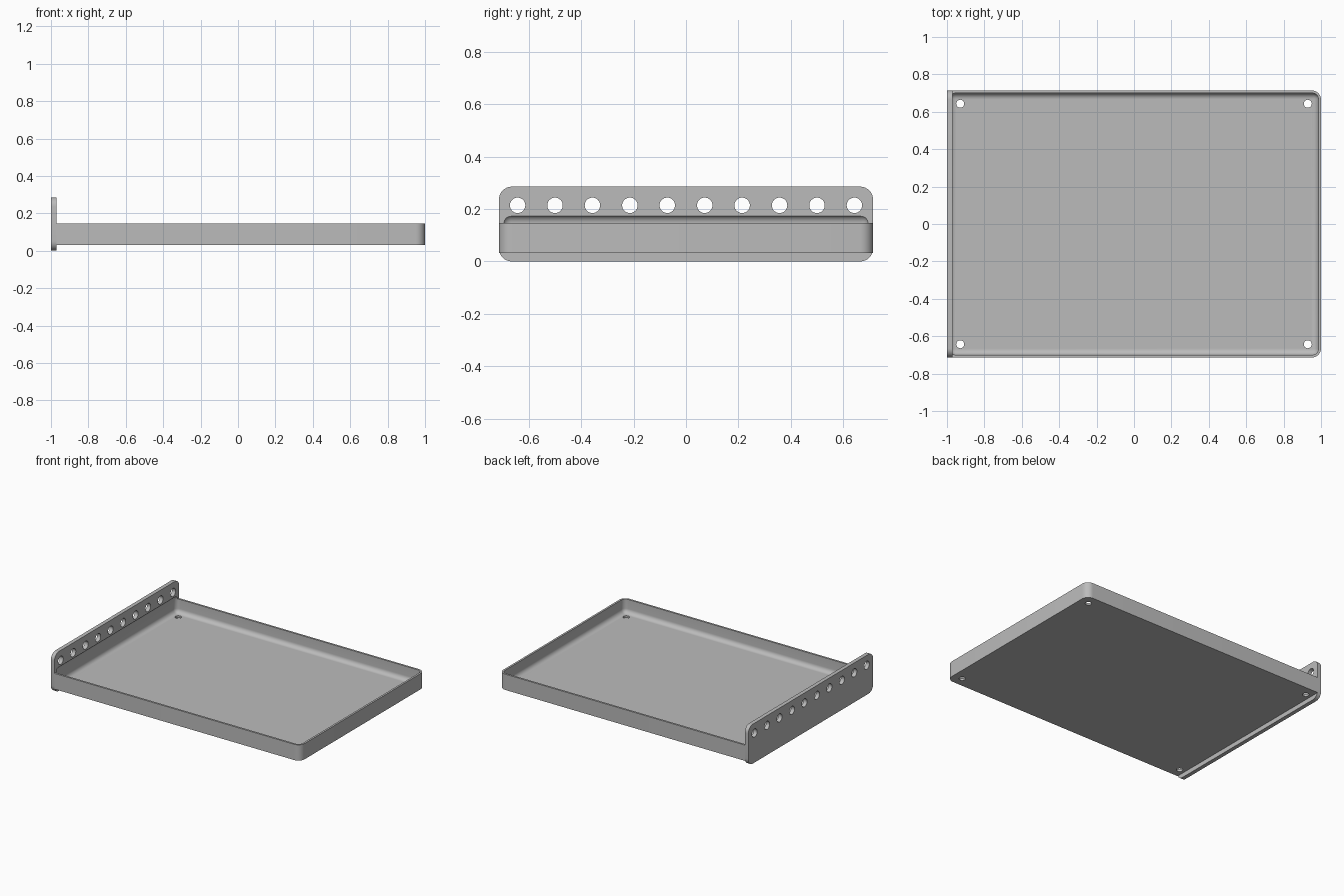
import bpy, bmesh, math
from mathutils import Matrix, Vector

if "Cube" in bpy.data.objects:
    bpy.data.objects.remove(bpy.data.objects["Cube"])

grey = bpy.data.materials.new("plain grey")
grey.use_nodes = True
colour = (0.5, 0.5, 0.5, 1)
grey.diffuse_color = colour
grey.node_tree.nodes["Principled BSDF"].inputs["Base Color"].default_value = colour

W = 0.7143            # half depth of the whole part
PLATE_X = -0.9714     # inner face of the end plate


def box(name, low, high, radius, rule, segments=8):
    """Box between two corners, with the edges chosen by the rule rounded."""
    low, high = Vector(low), Vector(high)
    bm = bmesh.new()
    bmesh.ops.create_cube(bm, size=1)
    for v in bm.verts:
        v.co = (low + high) / 2 + v.co * (high - low)
    edges = [e for e in bm.edges
             if rule((e.verts[0].co + e.verts[1].co) / 2,
                     (e.verts[1].co - e.verts[0].co).normalized())]
    bmesh.ops.bevel(bm, geom=edges, offset=radius, offset_type='OFFSET',
                    segments=segments, profile=0.5, affect='EDGES')
    return finish(name, bm)


def finish(name, bm):
    mesh = bpy.data.meshes.new(name)
    bm.to_mesh(mesh)
    bm.free()
    mesh.materials.append(grey)
    ob = bpy.data.objects.new(name, mesh)
    bpy.context.collection.objects.link(ob)
    return ob


def drills(name, places, radius, length, turn):
    """A set of cylinders used to cut holes."""
    bm = bmesh.new()
    for p in places:
        bmesh.ops.create_cone(bm, cap_ends=True, segments=32, radius1=radius,
                              radius2=radius, depth=length,
                              matrix=Matrix.Translation(p) @ turn)
    return finish(name, bm)


# Tray body, rounded only at its free corners
tray = box("tray", (PLATE_X, -W, 0.032), (1, W, 0.146), 0.05,
           lambda mid, d: abs(d.z) > 0.9 and mid.x > 0)

# End plate, rounded at its four corners
plate = box("end_plate", (-1, -W, 0), (PLATE_X, W, 0.2857), 0.05,
            lambda mid, d: abs(d.x) > 0.9)

# Rounded hollow that also bites slightly into the plate
cavity = box("cavity_cutter", (-0.9857, -0.7, 0.047), (0.9857, 0.7, 0.178),
             0.032, lambda mid, d: True)

# Mounting holes in the floor and a row of holes in the plate
floor_holes = drills("floor_hole_cutter",
                     [(x, y, 0.04) for x in (-0.929, 0.929) for y in (-0.643, 0.643)],
                     0.0214, 0.1, Matrix())
plate_holes = drills("plate_hole_cutter",
                     [(-0.986, (i - 4.5) / 7, 0.2143) for i in range(10)],
                     0.0295, 0.1, Matrix.Rotation(math.pi / 2, 4, 'Y'))

for part, cutters in ((tray, (cavity, floor_holes)), (plate, (cavity, plate_holes))):
    bpy.ops.object.select_all(action='DESELECT')
    part.select_set(True)
    bpy.context.view_layer.objects.active = part
    for cutter in cutters:
        mod = part.modifiers.new("cut", 'BOOLEAN')
        mod.operation = 'DIFFERENCE'
        mod.solver = 'EXACT'
        mod.object = cutter
        bpy.ops.object.modifier_apply(modifier=mod.name)
    bpy.ops.object.shade_smooth_by_angle(angle=math.radians(30))

for cutter in (cavity, floor_holes, plate_holes):
    bpy.data.objects.remove(cutter)
